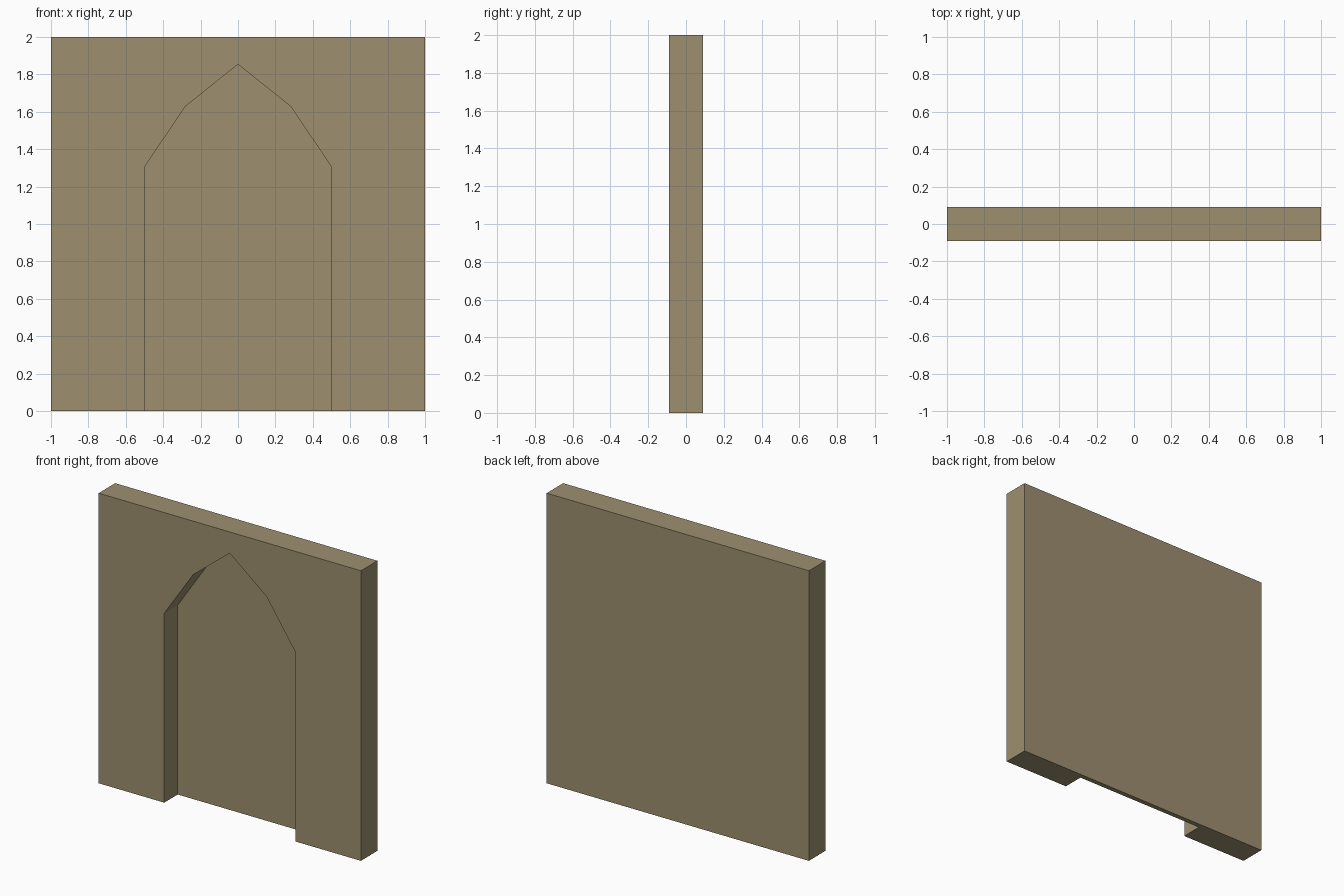
import bpy
import bmesh

if "Cube" in bpy.data.objects:
    bpy.data.objects.remove(bpy.data.objects["Cube"])

W, H, T = 1.0, 2.0, 0.09      # half width, height, half thickness
RECESS_Y = 0.057              # depth plane of the niche's back


def prism(name, profile, y0, y1):
    """Extrude an x-z profile from y0 to y1."""
    bm = bmesh.new()
    face = bm.faces.new([bm.verts.new((x, y0, z)) for x, z in profile])
    ext = bmesh.ops.extrude_face_region(bm, geom=[face])
    verts = [g for g in ext["geom"] if isinstance(g, bmesh.types.BMVert)]
    bmesh.ops.translate(bm, verts=verts, vec=(0, y1 - y0, 0))
    bmesh.ops.recalc_face_normals(bm, faces=bm.faces)
    mesh = bpy.data.meshes.new(name)
    bm.to_mesh(mesh)
    bm.free()
    obj = bpy.data.objects.new(name, mesh)
    bpy.context.collection.objects.link(obj)
    return obj


# Wall slab
wall = prism("wall", [(-W, 0), (W, 0), (W, H), (-W, H)], -T, T)
stone = bpy.data.materials.new("tan stone")
stone.diffuse_color = (0.337, 0.275, 0.162, 1)
stone.use_nodes = True
stone.node_tree.nodes["Principled BSDF"].inputs["Base Color"].default_value = stone.diffuse_color
wall.data.materials.append(stone)

# Pointed arch cutter, mirrored about x = 0 and overshooting front and bottom
side = [(0.5, -0.1), (0.5, 1.305), (0.28, 1.63)]
arch = side + [(0, 1.853)] + [(-x, z) for x, z in reversed(side)]
cutter = prism("arch_cutter", arch, -T - 0.1, RECESS_Y)
cutter.data.materials.append(stone)
cutter.hide_render = True

# Carve the niche, then drop the cutter
mod = wall.modifiers.new("niche", 'BOOLEAN')
mod.operation = 'DIFFERENCE'
mod.solver = 'EXACT'
mod.object = cutter
bpy.context.view_layer.objects.active = wall
bpy.ops.object.modifier_apply(modifier=mod.name)
bpy.data.objects.remove(cutter)
